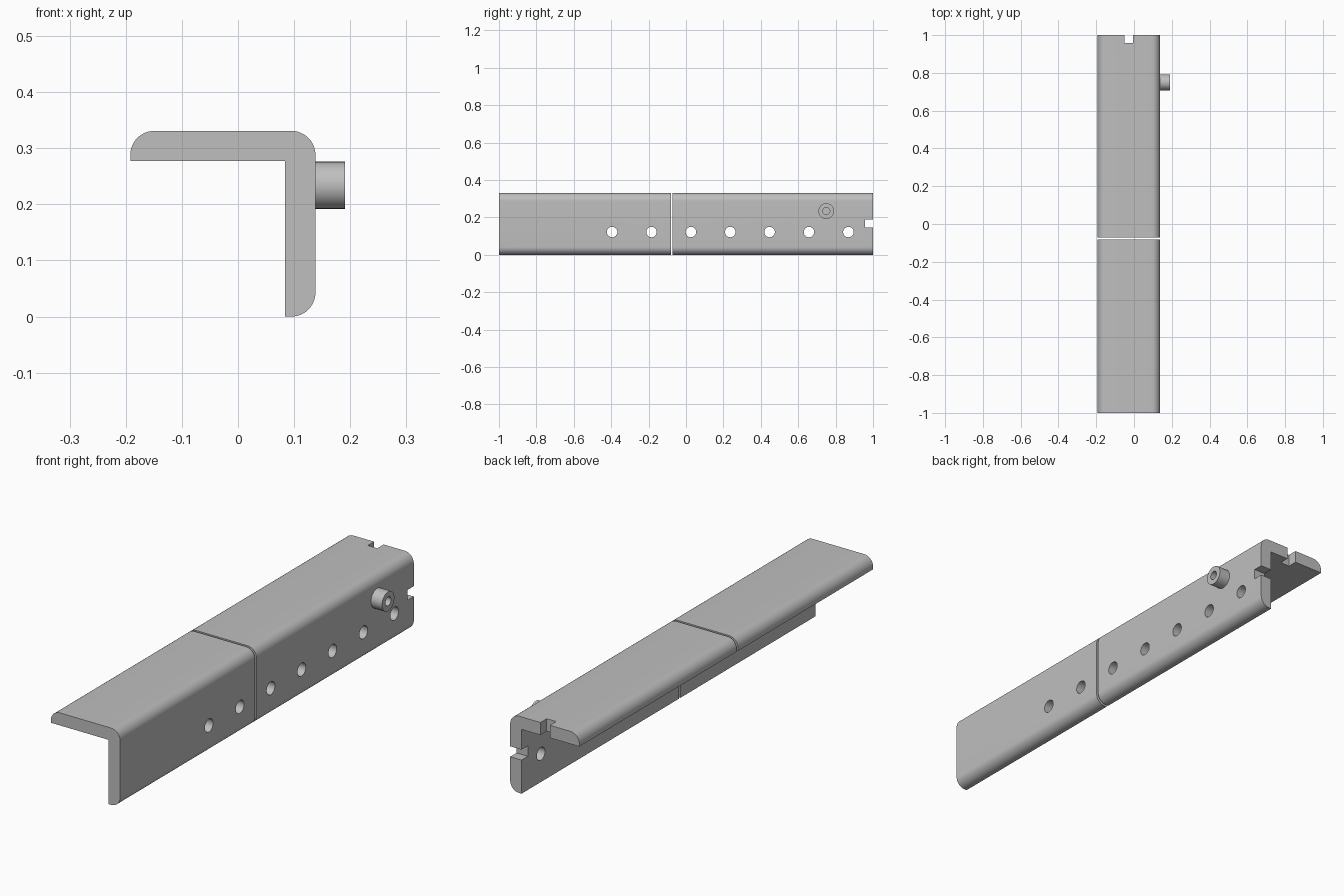
import bpy, bmesh, math
from mathutils import Matrix, Vector

cube = bpy.data.objects.get("Cube")
if cube:
    bpy.data.objects.remove(cube, do_unlink=True)

# One plain grey for everything
GREY = (0.52, 0.52, 0.52, 1)
grey = bpy.data.materials.new("plain grey")
grey.use_nodes = True
grey.diffuse_color = GREY
grey.node_tree.nodes["Principled BSDF"].inputs["Base Color"].default_value = GREY

LEFT, RIGHT, TOP = -0.192, 0.138, 0.331
WALL, ROUND = 0.054, 0.043


def make_object(name, bm):
    bmesh.ops.recalc_face_normals(bm, faces=bm.faces)
    mesh = bpy.data.meshes.new(name)
    bm.to_mesh(mesh)
    bm.free()
    mesh.materials.append(grey)
    obj = bpy.data.objects.new(name, mesh)
    bpy.context.collection.objects.link(obj)
    return obj


def arc(cx, cz, start, steps=12):
    """Clockwise quarter circle of the outer rounding radius."""
    angles = [math.radians(start - 90 * i / steps) for i in range(steps + 1)]
    return [(cx + ROUND * math.cos(a), cz + ROUND * math.sin(a)) for a in angles]


def angle_bar(name, y0, y1):
    """L-shaped section with rounded outer corners, extruded along y."""
    profile = [(LEFT, TOP - WALL)]
    profile += arc(LEFT + ROUND, TOP - ROUND, 180)
    profile += arc(RIGHT - ROUND, TOP - ROUND, 90)
    profile += arc(RIGHT - ROUND, ROUND, 0)
    profile += [(RIGHT - WALL, 0), (RIGHT - WALL, TOP - WALL)]
    bm = bmesh.new()
    face = bm.faces.new([bm.verts.new((x, y0, z)) for x, z in profile])
    result = bmesh.ops.extrude_face_region(bm, geom=[face])
    moved = [v for v in result["geom"] if isinstance(v, bmesh.types.BMVert)]
    bmesh.ops.translate(bm, vec=(0, y1 - y0, 0), verts=moved)
    return make_object(name, bm)


def rod(name, x0, x1, y, z, radius):
    """Cylinder lying along x."""
    bm = bmesh.new()
    place = Matrix.Translation(((x0 + x1) / 2, y, z)) @ Matrix.Rotation(math.pi / 2, 4, "Y")
    bmesh.ops.create_cone(bm, cap_ends=True, segments=40, radius1=radius,
                          radius2=radius, depth=x1 - x0, matrix=place)
    return make_object(name, bm)


def block(name, low, high):
    low, high = Vector(low), Vector(high)
    bm = bmesh.new()
    place = Matrix.Translation((low + high) / 2) @ Matrix.Diagonal((*(high - low), 1))
    bmesh.ops.create_cube(bm, size=1, matrix=place)
    return make_object(name, bm)


def cut(target, cutters):
    """Subtract each cutter, then discard it."""
    bpy.context.view_layer.objects.active = target
    for cutter in cutters:
        cutter.hide_render = True
        mod = target.modifiers.new("cut", "BOOLEAN")
        mod.operation, mod.solver, mod.object = "DIFFERENCE", "EXACT", cutter
        bpy.ops.object.modifier_apply(modifier=mod.name)
        bpy.data.objects.remove(cutter, do_unlink=True)


# Two lengths of angle bar with a narrow gap between them
front_bar = angle_bar("front_bar", -1, -0.081)
rear_bar = angle_bar("rear_bar", -0.071, 1)

# Row of evenly spaced holes through the side wall
holes = [rod("hole_cutter", 0.05, 0.2, -0.395 + 0.2105 * i, 0.122, 0.028) for i in range(7)]
cut(front_bar, holes[:2])

# Square notches in the rear end of both walls
top_notch = block("notch_cutter", (-0.051, 0.957, 0.25), (-0.006, 1.1, 0.4))
side_notch = block("notch_cutter", (0.05, 0.957, 0.145), (0.2, 1.1, 0.19))
cut(rear_bar, holes[2:] + [top_notch, side_notch])

# Round boss with a blind bore on the side wall
side_boss = rod("side_boss", RIGHT - 0.005, 0.191, 0.75, 0.234, 0.042)
cut(side_boss, [rod("bore_cutter", RIGHT, 0.25, 0.75, 0.234, 0.019)])

# Smooth rounded faces, keep crisp edges
for obj in (front_bar, rear_bar, side_boss):
    bpy.ops.object.select_all(action="DESELECT")
    obj.select_set(True)
    bpy.context.view_layer.objects.active = obj
    bpy.ops.object.shade_smooth_by_angle(angle=math.radians(30))
